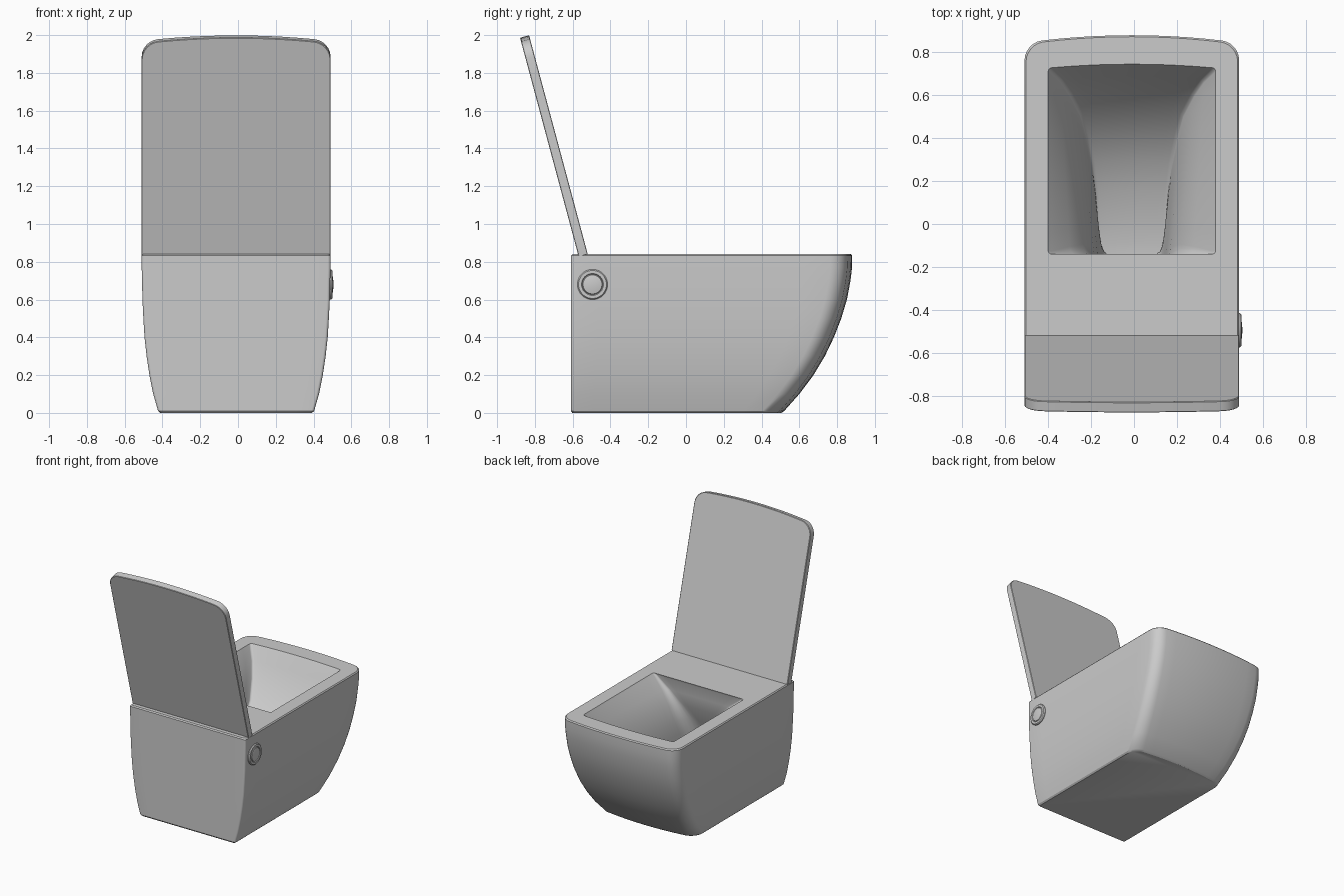
import bpy, bmesh
from math import sin, cos, pi, radians
from mathutils import Vector

if "Cube" in bpy.data.objects:
    bpy.data.objects.remove(bpy.data.objects["Cube"])

CX = -0.01  # centre line of the ceramic (the button widens the +x side)


def outline(hf, hb, yb, yf, rf, rb, bow=0.0, edge=10, arc=6):
    """Rounded four-sided outline with a bowed front; constant point count."""
    corners = [(hb - rb, yb + rb, rb, -90), (hf - rf, yf - bow - rf, rf, 0),
               (-hf + rf, yf - bow - rf, rf, 90), (-hb + rb, yb + rb, rb, 180)]
    pts, ends = [], []
    for i, (x, y, r, a0) in enumerate(corners):
        run = []
        for k in range(arc + 1):
            a = radians(a0 + 90 * k / arc)
            run.append(Vector((x + r * cos(a), y + r * sin(a))))
        ends.append(run)
    for i, run in enumerate(ends):
        a, b = run[-1], ends[(i + 1) % 4][0]
        side = run + [a.lerp(b, k / edge) for k in range(1, edge)]
        for j, p in enumerate(side):
            front = i == 1 or (i == 2 and j <= arc)
            lift = bow * max(0, 1 - (p.x / hf) ** 2) if front else 0
            pts.append((p.x, p.y + lift))
    return pts


def loft(name, rings, caps=True, angle=30):
    """Skin a list of equal-length closed rings."""
    bm = bmesh.new()
    loops = [[bm.verts.new(p) for p in r] for r in rings]
    for a, b in zip(loops, loops[1:]):
        n = len(a)
        for i in range(n):
            j = (i + 1) % n
            bm.faces.new((a[i], a[j], b[j], b[i]))
    if caps:
        bm.faces.new(loops[0][::-1])
        bm.faces.new(loops[-1])
    bmesh.ops.recalc_face_normals(bm, faces=bm.faces)
    me = bpy.data.meshes.new(name)
    bm.to_mesh(me)
    bm.free()
    ob = bpy.data.objects.new(name, me)
    bpy.context.collection.objects.link(ob)
    bpy.ops.object.select_all(action='DESELECT')
    ob.select_set(True)
    bpy.context.view_layer.objects.active = ob
    bpy.ops.object.shade_smooth_by_angle(angle=radians(angle))
    return ob


def level(z, pts):
    return [(x + CX, y, z) for x, y in pts]


# Body shell: z, half width, front y
shell = [(0, .402, .505), (.01, .413, .52), (.1, .439, .60), (.2, .459, .675),
         (.3, .474, .735), (.4, .485, .783), (.5, .491, .822), (.6, .496, .852),
         (.7, .498, .871), (.77, .5, .879), (.832, .5, .88), (.84, .493, .873)]
rings = [level(z, outline(w, w, -.602 if z in (0, .84) else -.61, f, .08, .015, .035))
         for z, w, f in shell]

# Bowl: z, front half width, rear half width, rear y, front y
bowl = [(.84, .39, .39, -.14, .745), (.825, .382, .375, -.146, .735),
        (.74, .335, .29, -.15, .69), (.64, .29, .225, -.17, .625),
        (.52, .24, .18, -.22, .53), (.42, .21, .16, -.26, .42),
        (.34, .185, .15, -.28, .30), (.28, .168, .14, -.28, .16),
        (.24, .16, .13, -.27, .02), (.22, .155, .12, -.25, -.09),
        (.215, .08, .08, -.22, -.15)]
rings += [level(z, outline(a, b, yb, yf, .015, .015 + .1 * min(1, (.84 - z) * 3) * (b > .1), .018))
          for z, a, b, yb, yf in bowl]
loft("toilet_body", rings)

# Raised lid, leaning back 15 degrees
t = radians(15)
up, back = Vector((0, -sin(t), cos(t))), Vector((0, -cos(t), -sin(t)))
base = Vector((CX, -.52, .84))


def lid_ring(depth, inset):
    pts = outline(.5 - inset, .5 - inset, 0, 1.2 - inset, .085, .004, .03)
    return [base + Vector((x, 0, 0)) + up * v + back * depth for x, v in pts]


loft("lid", [lid_ring(0, .003), lid_ring(.003, 0), lid_ring(.047, 0), lid_ring(.05, .003)])

# Round flush button on the +x side
profile = [(.08, .46), (.08, .493), (.074, .5), (.058, .5), (.054, .494),
           (.05, .5), (.03, .504), (.005, .505)]
loft("flush_button", [[(x, -.495 + r * cos(2 * pi * k / 40), .68 + r * sin(2 * pi * k / 40))
                       for k in range(40)] for r, x in profile])
